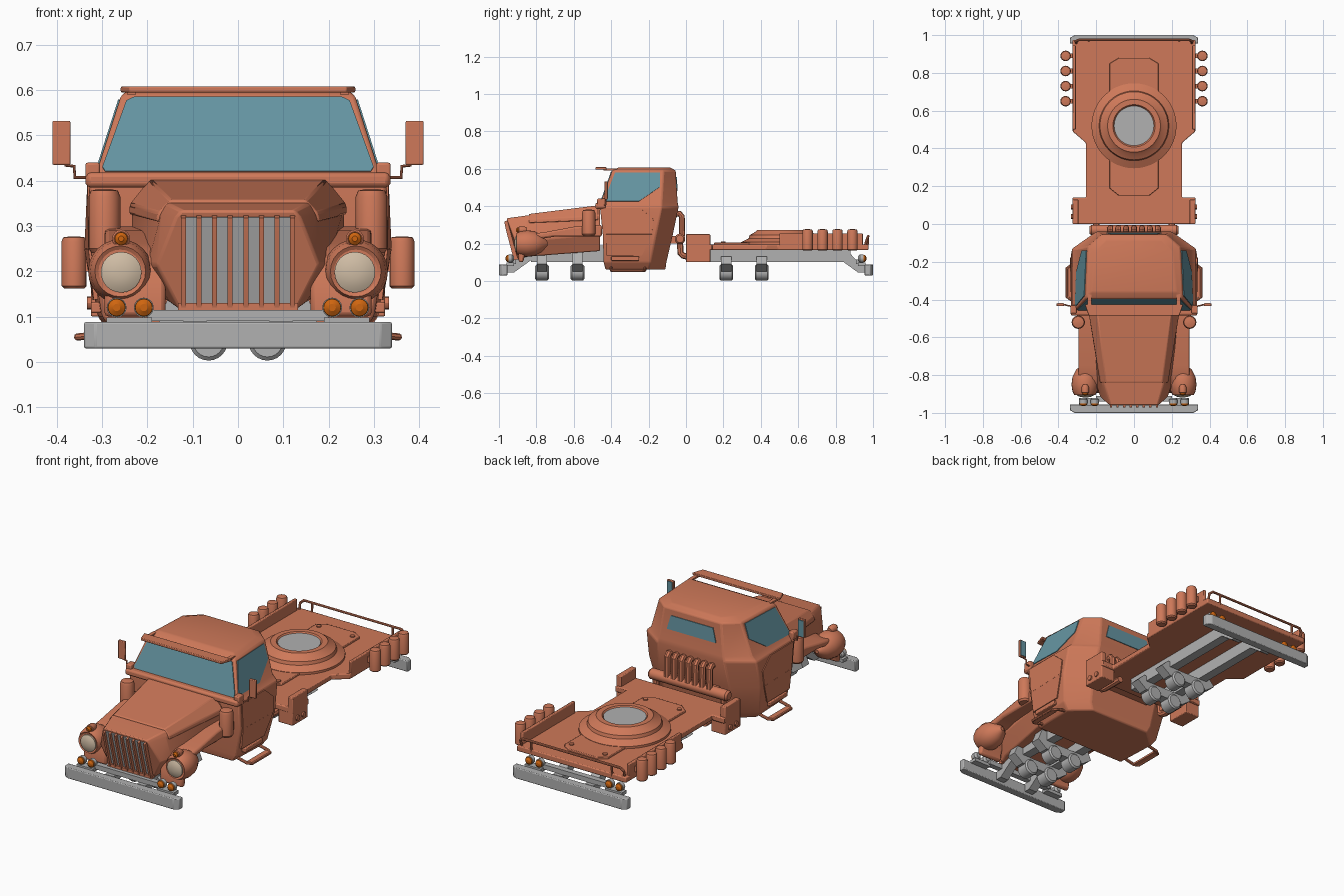
import bpy, bmesh, math
from mathutils import Vector as V

if "Cube" in bpy.data.objects:
    bpy.data.objects.remove(bpy.data.objects["Cube"])


def material(name, rgb):
    m = bpy.data.materials.new(name)
    m.diffuse_color = (*rgb, 1)
    m.use_nodes = True
    m.node_tree.nodes["Principled BSDF"].inputs["Base Color"].default_value = m.diffuse_color
    return m


ORANGE = material("body_orange", (0.62, 0.19, 0.10))
GREY = material("frame_grey", (0.44, 0.44, 0.44))
GLASS = material("glass_teal", (0.13, 0.30, 0.36))
AMBER = material("lamp_amber", (0.62, 0.13, 0.005))
CREAM = material("headlight_cream", (0.62, 0.50, 0.37))


def mesh(name, verts, faces, mat, mirror=False, bevel=0, seg=2):
    me = bpy.data.meshes.new(name)
    me.from_pydata([tuple(v) for v in verts], [], faces)
    bm = bmesh.new()
    bm.from_mesh(me)
    bmesh.ops.recalc_face_normals(bm, faces=bm.faces)
    bm.to_mesh(me)
    bm.free()
    me.materials.append(mat)
    ob = bpy.data.objects.new(name, me)
    bpy.context.collection.objects.link(ob)
    if bevel:
        b = ob.modifiers.new("bevel", 'BEVEL')
        b.width, b.segments, b.angle_limit = bevel, seg, math.radians(25)
    if mirror:
        ob.modifiers.new("mirror", 'MIRROR')
    return ob


def loft(name, rings, mat, **k):
    n = len(rings[0])
    faces = [(i * n + j, i * n + (j + 1) % n, (i + 1) * n + (j + 1) % n, (i + 1) * n + j)
             for i in range(len(rings) - 1) for j in range(n)]
    faces += [tuple(range(n)), tuple((len(rings) - 1) * n + j for j in range(n))]
    return mesh(name, [p for r in rings for p in r], faces, mat, **k)


def prism(name, pts, axis, a, b, mat, **k):
    put = {'x': lambda p, h: (h, p[0], p[1]), 'y': lambda p, h: (p[0], h, p[1]),
           'z': lambda p, h: (p[0], p[1], h)}[axis]
    return loft(name, [[put(p, h) for p in pts] for h in (a, b)], mat, **k)


def box(name, x0, x1, y0, y1, z0, z1, mat, **k):
    return prism(name, [(x0, y0), (x1, y0), (x1, y1), (x0, y1)], 'z', z0, z1, mat, **k)


def lathe(name, prof, c, axis, mat, n=24, **k):
    rings = []
    for r, h in prof:
        ring = []
        for i in range(n):
            a = 2 * math.pi * i / n
            p, q = r * math.cos(a), r * math.sin(a)
            ring.append(V(c) + V({'x': (h, p, q), 'y': (p, h, q), 'z': (p, q, h)}[axis]))
        rings.append(ring)
    return loft(name, rings, mat, **k)


def tube(name, pts, r, mat, mirror=False):
    cu = bpy.data.curves.new(name, 'CURVE')
    cu.dimensions, cu.bevel_depth, cu.bevel_resolution, cu.use_fill_caps = '3D', r, 2, True
    sp = cu.splines.new('POLY')
    sp.points.add(len(pts) - 1)
    for s, p in zip(sp.points, pts):
        s.co = (*p, 1)
    tmp = bpy.data.objects.new(name + "_tmp", cu)
    me = bpy.data.meshes.new_from_object(tmp)
    bpy.data.objects.remove(tmp)
    me.materials.clear()
    me.materials.append(mat)
    ob = bpy.data.objects.new(name, me)
    bpy.context.collection.objects.link(ob)
    if mirror:
        ob.modifiers.new("mirror", 'MIRROR')


def plate(name, quad, uv, t, mat, **k):
    # thin slab lying on a four-cornered face
    A, B, C, D = map(V, quad)
    n = (B - A).cross(D - A).normalized()
    pts = [(A * (1 - u) + B * u) * (1 - v) + (D * (1 - u) + C * u) * v for u, v in uv]
    return loft(name, [[p - n * t for p in pts], [p + n * t for p in pts]], mat, **k)


def sym(half):
    return half + [(-p[0], *p[1:]) for p in reversed(half)]


# cab: stacked outlines with chamfered rear corners
levels = [(.06, .27, -.43, .28, -.2, .18, -.11), (.10, .30, -.44, .31, -.19, .2, -.105),
          (.25, .325, -.445, .335, -.16, .21, -.07), (.395, .328, -.46, .328, -.13, .2, -.04),
          (.42, .312, -.455, .30, -.13, .19, -.045), (.59, .258, -.395, .245, -.12, .17, -.055),
          (.607, .225, -.36, .205, -.15, .14, -.085)]
loft("cab", [sym([(a, b, z), (c, d, z), (e, f, z)]) for z, a, b, c, d, e, f in levels], ORANGE, bevel=.007)
L, M = (.312, -.455, .42), (.258, -.395, .59)
plate("windshield", [(-.312, -.455, .42), L, M, (-.258, -.395, .59)],
      [(.03, 0), (.97, 0), (.985, .06), (.97, .92), (.94, .97), (.06, .97), (.03, .92), (.015, .06)], .004, GLASS)
plate("side_window", [L, (.30, -.13, .42), (.245, -.12, .59), M],
      [(.04, .03), (.62, .03), (.95, .48), (.93, .93), (.07, .93)], .004, GLASS, mirror=True)
plate("rear_window", [(.19, -.045, .42), (-.19, -.045, .42), (-.17, -.055, .59), (.17, -.055, .59)],
      [(.1, .36), (.9, .36), (.86, .8), (.14, .8)], .004, GLASS)
door = [(.31, -.44, .10), (.31, -.19, .10), (.335, -.16, .25), (.325, -.445, .25)]
plate("door_lower_panel", door, [(.06, .25), (.8, .25), (.92, 1), (.06, 1)], .005, ORANGE, mirror=True)
plate("door_upper_panel", [door[3], door[2], (.328, -.13, .395), (.328, -.46, .395)],
      [(.06, 0), (.92, 0), (.9, .55), (.65, .97), (.06, .97)], .005, ORANGE, mirror=True)
box("door_step_slot", .30, .325, -.40, -.25, .108, .132, ORANGE, mirror=True, bevel=.004)
box("cowl", -.335, .335, -.485, -.43, .385, .418, ORANGE, bevel=.01)
prism("cowl_end", [(.305, .39), (.337, .39), (.337, .44), (.305, .44)], 'y', -.475, -.43, ORANGE, mirror=True, bevel=.005)
prism("sun_visor", [(-.24, -.485), (.24, -.485), (.26, -.425), (-.26, -.425)], 'z', .595, .608, ORANGE, bevel=.003)
box("visor_bracket", .225, .245, -.44, -.37, .59, .6, ORANGE, mirror=True)

# side steps and mirrors
tube("side_step", [(.28, -.40, .07), (.335, -.40, .057), (.355, -.385, .055), (.355, -.235, .055),
                   (.335, -.22, .057), (.28, -.22, .07)], .008, ORANGE, True)
box("step_tread", .325, .36, -.39, -.23, .05, .06, ORANGE, mirror=True)
box("mirror_housing", .37, .41, -.435, -.42, .435, .532, ORANGE, mirror=True, bevel=.003)
box("mirror_glass", .374, .406, -.4205, -.417, .44, .527, GLASS, mirror=True)
tube("mirror_arm", [(.32, -.44, .43), (.335, -.435, .407), (.36, -.43, .407), (.362, -.428, .432),
                    (.38, -.428, .434), (.38, -.428, .47)], .004, ORANGE, True)

# hood
loft("hood", [sym([(.195, -.46, .398), (.235, -.46, .345), (.235, -.46, .25), (.2, -.46, .16)]),
              sym([(.155, -.85, .35), (.17, -.85, .325), (.2, -.85, .215), (.15, -.85, .13)]),
              sym([(.125, -.96, .335), (.138, -.955, .32), (.18, -.915, .215), (.13, -.90, .115)])], ORANGE, bevel=.006)
loft("hood_lid", [sym([(.195, -.47, .404), (.24, -.47, .348), (.24, -.47, .325), (.2, -.47, .325)]),
                  sym([(.15, -.84, .358), (.176, -.84, .33), (.182, -.84, .31), (.14, -.84, .31)])], ORANGE, bevel=.005)

# grille
plate("grille_panel", [(-.118, -.955, .32), (.118, -.955, .32), (.118, -.903, .13), (-.118, -.903, .13)],
      [(0, 0), (1, 0), (1, 1), (0, 1)], .005, GREY)
for i in range(8):
    x = -.1208 + i * .0345
    prism("grille_fin", [(-.95, .325), (-.972, .318), (-.962, .27), (-.922, .12), (-.89, .12)], 'x', x - .0055, x + .0055, ORANGE)
box("grille_sill", -.132, .132, -.92, -.89, .115, .13, ORANGE)

# fenders with headlight nacelles
prism("fender", [(-.45, .30), (-.6, .29), (-.75, .262), (-.82, .252), (-.87, .225), (-.895, .16), (-.895, .10),
                 (-.87, .10), (-.86, .15), (-.83, .195), (-.78, .225), (-.7, .237), (-.45, .237)],
      'x', .16, .295, ORANGE, mirror=True, bevel=.01)
lathe("headlight_nacelle", [(.048, -.90), (.056, -.905), (.066, -.885), (.071, -.85), (.066, -.81), (.045, -.77), (.01, -.74)],
      (.26, 0, .2), 'y', ORANGE, mirror=True)
lathe("headlight", [(.045, -.895), (.045, -.907), (.032, -.914), (.012, -.918)], (.258, 0, .198), 'y', CREAM, mirror=True)
lathe("marker_base", [(.012, -.85), (.02, -.865), (.02, -.892), (.016, -.895)], (.258, 0, .272), 'y', ORANGE, n=16, mirror=True)
lathe("marker_lamp", [(.015, -.89), (.014, -.902), (.006, -.908)], (.258, 0, .272), 'y', AMBER, n=16, mirror=True)
box("marker_stem", .25, .266, -.885, -.865, .235, .262, ORANGE, mirror=True)
lathe("air_filter", [(.028, .24), (.035, .25), (.035, .365), (.03, .378), (.012, .382)], (.295, -.52, 0), 'z', ORANGE, mirror=True)

# bumpers with lamps, front and back
for s, side in ((-1, "front"), (1, "rear")):
    prism(side + "_bumper", [(-.34, s * .955), (.34, s * .955), (.34, s * .985), (.315, s), (-.315, s), (-.34, s * .985)],
          'z', .03, .088, GREY, bevel=.004)
    prism(side + "_bumper_arm", [(s * .83, .155), (s * .87, .155), (s * .93, .09), (s * .96, .09), (s * .96, .045), (s * .92, .045), (s * .83, .11)],
          'x', .07, .12, GREY, mirror=True)
    box(side + "_cross_bar", -.2, .2, s * .91, s * .94, .09, .115, GREY)
    box(side + "_lamp_bar", .19, .29, min(s * .92, s * .96), max(s * .92, s * .96), .08, .098, GREY, mirror=True)
    for x in (.208, .268):
        lathe(side + "_lamp_cup", [(.012, s * .92), (.022, s * .93), (.022, s * .95)], (x, 0, .12), 'y', GREY, n=16, mirror=True)
        lathe(side + "_lamp", [(.02, s * .948), (.019, s * .957), (.008, s * .964)], (x, 0, .12), 'y', AMBER, n=16, mirror=True)

# chassis rails, axle mounts and hubs
prism("front_rail", [(-.83, .10), (-.44, .10), (-.44, .19), (-.78, .19), (-.83, .13)], 'x', .07, .12, GREY, mirror=True)
box("rear_rail", .07, .12, .12, .88, .10, .165, GREY, mirror=True)
for y, top in ((-.77, .19), (-.58, .19), (.215, .13), (.405, .13)):
    prism("axle_mount", [(-.12, .05), (.12, .05), (.175, .09), (.135, top), (.09, top), (.07, .1), (-.07, .1),
                         (-.09, top), (-.135, top), (-.175, .09)], 'y', y - .027, y + .027, GREY)
    lathe("axle_hub", [(.034, y - .037), (.042, y - .03), (.042, y + .03), (.034, y + .037)], (.065, 0, .045), 'y', GREY, mirror=True)

# rear bed
prism("bed", sym([(.325, .975), (.325, .49), (.255, .43), (.255, .14), (.325, .14), (.325, .0)]), 'z', .165, .195, ORANGE, bevel=.005)
prism("bed_plate", sym([(.08, .88), (.13, .85), (.13, .19), (.08, .15)]), 'z', .19, .205, ORANGE, bevel=.003)
box("bed_side_board", .308, .325, .5, .945, .17, .255, ORANGE, mirror=True, bevel=.004)
box("side_box", .295, .325, 0, .13, .10, .25, ORANGE, mirror=True, bevel=.004)
box("side_box_base", .24, .325, 0, .13, .10, .17, ORANGE, mirror=True, bevel=.004)
for y in (.04, .09):
    lathe("box_knob", [(.014, .32), (.014, .333)], (0, y, .13), 'x', ORANGE, n=12, mirror=True)
for y in (.2, .83):
    lathe("bed_bolt", [(.012, .2), (.012, .212)], (.1, y, 0), 'z', ORANGE, n=12, mirror=True)

# round turntable with grey centre
lathe("turntable", [(.225, .19), (.225, .207), (.185, .228), (.18, .245), (.15, .262), (.14, .272), (.112, .272), (.105, .262)],
      (0, .52, 0), 'z', ORANGE, n=48)
lathe("turntable_disc", [(.105, .255), (.105, .266)], (0, .52, 0), 'z', GREY, n=48)

# canisters and rear rail
for y in (.65, .73, .81, .89):
    lathe("canister", [(.022, .162), (.028, .168), (.028, .265), (.024, .275), (.01, .277)], (.362, y, 0), 'z', ORANGE, n=16, mirror=True)
    box("canister_bracket", .32, .345, y - .012, y + .012, .2, .23, ORANGE, mirror=True)
tube("tail_rail", sym([(.305, .955, .18), (.308, .968, .225), (.29, .975, .24)]), .007, ORANGE)
tube("tail_rail_post", [(.24, .97, .18), (.24, .974, .24)], .006, ORANGE, True)

# exhaust bank behind the cab
for i in range(7):
    x = (i - 3) * .042
    tube("exhaust_pipe", [(x, -.07, .355), (x, -.035, .36), (x, -.022, .345), (x, -.02, .24)], .016, ORANGE)
lathe("exhaust_drum", [(.02, -.235), (.028, -.225), (.028, .225), (.02, .235)], (0, -.032, .225), 'x', ORANGE)
box("drum_mount", -.15, .15, -.1, -.03, .2, .24, ORANGE)
tube("exhaust_elbow", [(.2, -.032, .22), (.2, -.03, .15), (.2, -.015, .135), (.2, .01, .13), (.2, .13, .13)], .017, ORANGE, True)

# smooth curved parts, keep sharp edges
bpy.ops.object.select_all(action='DESELECT')
for ob in bpy.context.collection.objects:
    ob.select_set(True)
    bpy.context.view_layer.objects.active = ob
bpy.ops.object.shade_smooth_by_angle(angle=math.radians(30))
